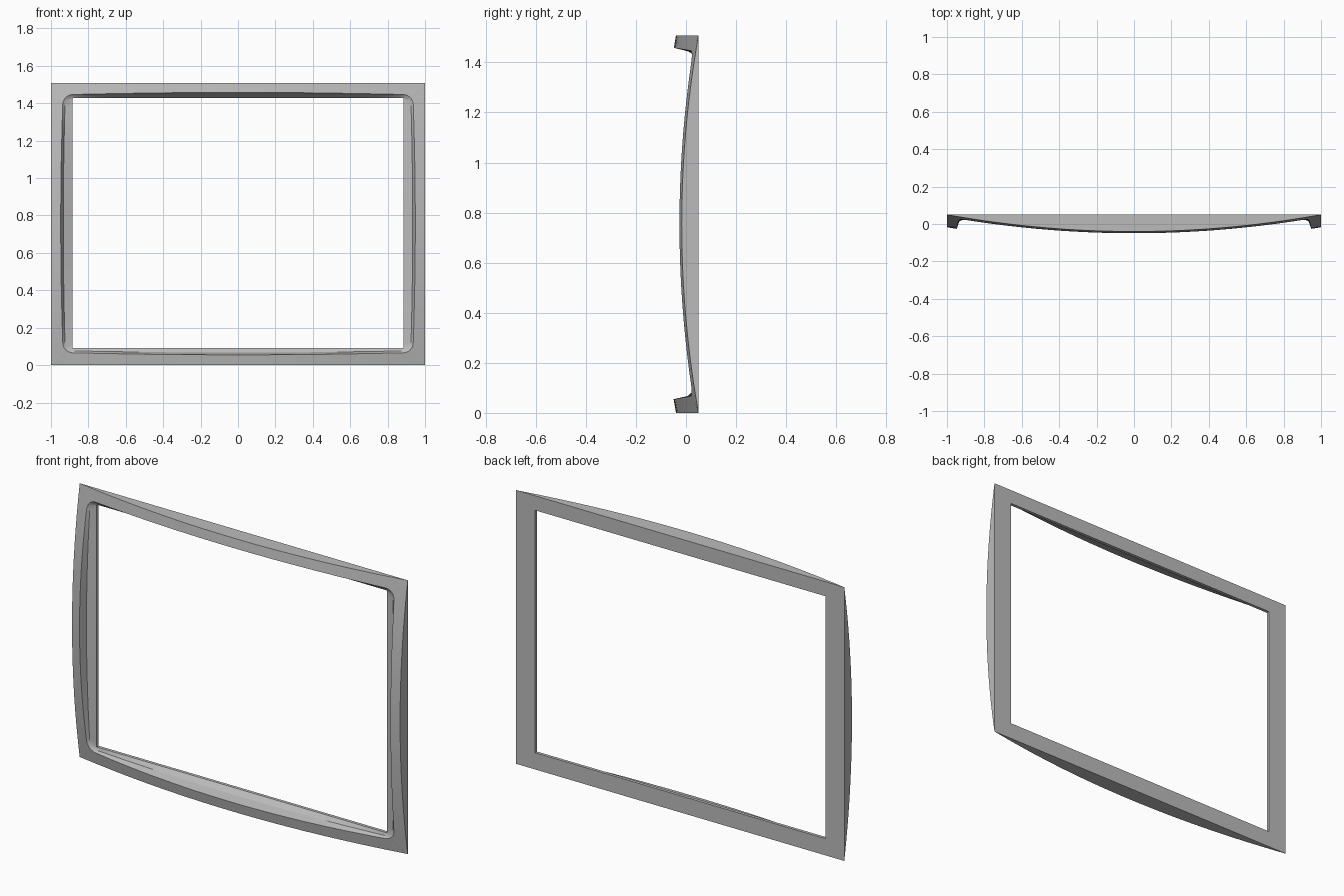
import bpy
import bmesh
import math

old = bpy.data.objects.get("Cube")
if old:
    bpy.data.objects.remove(old, do_unlink=True)

HEIGHT = 1.508
MID = HEIGHT / 2
BACK = 0.05
SIDE_STEPS = 28
ARC_STEPS = 10


def dome(x, z):
    """Front surface: bowed both across and up the frame."""
    u, v = x, (z - MID) / MID
    return BACK - 0.09 * (1 - u * u) - 0.067 * (1 - v * v)


def recess(x, z):
    """Foot of the recess wall, a flatter version of the dome."""
    return 0.024 + 0.33 * dome(x, z)


def loop(half, low, high, radius, rounded=False, bow=0.0):
    """Closed (x, z) outline with the same point count for any corner type."""
    mid_z, half_z = (low + high) / 2, (high - low) / 2
    corners = [(1, -1), (1, 1), (-1, 1), (-1, -1)]
    hx, hz = half - bow, half_z - bow
    points = []
    for i, (sx, sz) in enumerate(corners):
        # corner, walked counter-clockwise
        cx, cz = sx * (hx - radius), sz * (hz - radius)
        start = math.radians(90 * i - 90)
        d0 = (math.cos(start), math.sin(start))
        d1 = (-d0[1], d0[0])
        for k in range(ARC_STEPS + 1):
            t = k / ARC_STEPS
            if rounded:
                a, b = math.cos(t * math.pi / 2), math.sin(t * math.pi / 2)
            else:
                a, b = min(1, 2 - 2 * t), min(1, 2 * t)
            points.append((cx + radius * (a * d0[0] + b * d1[0]),
                           cz + radius * (a * d0[1] + b * d1[1])))
        # straight run to the next corner, gently bowed outwards
        nx, nz = corners[(i + 1) % 4]
        p = points[-1]
        q = (nx * (hx - radius) + radius * d1[0], nz * (hz - radius) + radius * d1[1])
        for k in range(1, SIDE_STEPS):
            t = k / SIDE_STEPS
            out = bow * (1 - (2 * t - 1) ** 2)
            points.append((p[0] + (q[0] - p[0]) * t + out * d1[0],
                           p[1] + (q[1] - p[1]) * t + out * d1[1]))
    return [(x, z + mid_z) for x, z in points]


# Outlines of the frame section, from the back edge round to the opening
outer = loop(1.0, 0, HEIGHT, 0.06)
lip = loop(0.948, 0.055, 1.458, 0.055, True, 0.011)
foot = loop(0.934, 0.067, 1.445, 0.05, True, 0.009)
opening = loop(0.885, 0.092, 1.428, 0.04)

rings = [
    [(x, BACK, z) for x, z in outer],
    [(x, min(dome(x, z), BACK - 0.001), z) for x, z in outer],
    [(x, dome(x, z), z) for x, z in lip],
    [(x, recess(x, z), z) for x, z in foot],
    [(x, 0.033, z) for x, z in opening],
    [(x, BACK, z) for x, z in opening],
]

# Bridge the outlines into one closed frame
bm = bmesh.new()
verts = [[bm.verts.new(co) for co in ring] for ring in rings]
count = len(outer)
for r, ring in enumerate(verts):
    after = verts[(r + 1) % len(verts)]
    for i in range(count):
        j = (i + 1) % count
        bm.faces.new((ring[i], ring[j], after[j], after[i]))
bmesh.ops.recalc_face_normals(bm, faces=bm.faces)

mesh = bpy.data.meshes.new("screen_frame")
bm.to_mesh(mesh)
bm.free()
frame = bpy.data.objects.new("screen_frame", mesh)
bpy.context.collection.objects.link(frame)

# Grey plastic
grey = bpy.data.materials.new("grey_plastic")
grey.use_nodes = True
colour = (0.5, 0.5, 0.5, 1)
grey.diffuse_color = colour
grey.node_tree.nodes["Principled BSDF"].inputs["Base Color"].default_value = colour
mesh.materials.append(grey)

bpy.ops.object.select_all(action="DESELECT")
frame.select_set(True)
bpy.context.view_layer.objects.active = frame
bpy.ops.object.shade_smooth_by_angle(angle=math.radians(30))
